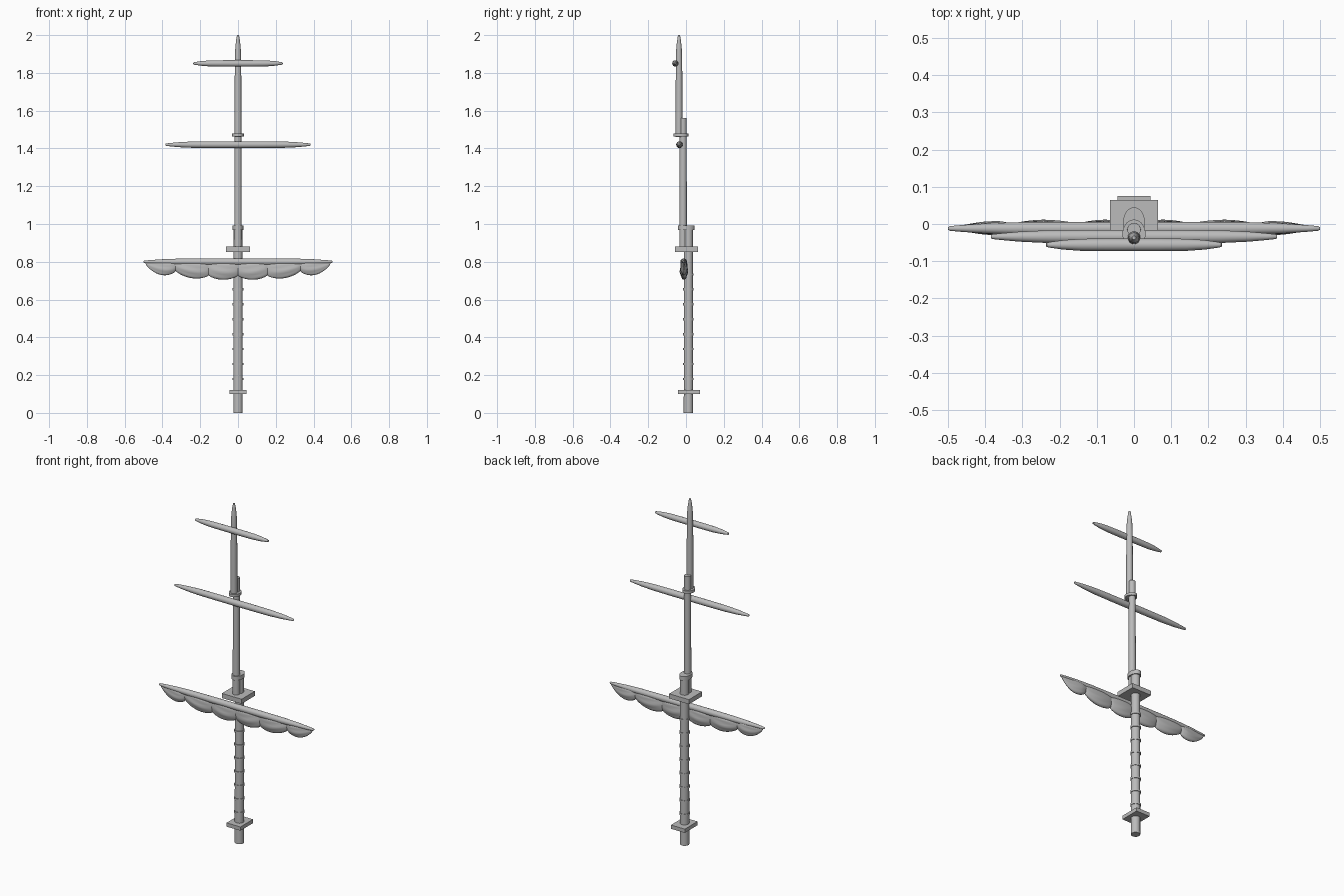
import bpy, bmesh, math
from mathutils import Matrix, Vector

cube = bpy.data.objects.get("Cube")
if cube:
    bpy.data.objects.remove(cube, do_unlink=True)

grey = bpy.data.materials.new("weathered_grey")
grey.use_nodes = True
COL = (0.5, 0.5, 0.5, 1)
grey.diffuse_color = COL
grey.node_tree.nodes["Principled BSDF"].inputs["Base Color"].default_value = COL


def finish(name, bm, smooth=True):
    bmesh.ops.recalc_face_normals(bm, faces=bm.faces)
    mesh = bpy.data.meshes.new(name)
    bm.to_mesh(mesh)
    bm.free()
    mesh.materials.append(grey)
    ob = bpy.data.objects.new(name, mesh)
    bpy.context.collection.objects.link(ob)
    if smooth:
        bpy.ops.object.select_all(action="DESELECT")
        bpy.context.view_layer.objects.active = ob
        ob.select_set(True)
        bpy.ops.object.shade_smooth_by_angle(angle=math.radians(35))
    return ob


def loft(bm, rings):
    """Skin closed rings of points and cap both ends."""
    loops = [[bm.verts.new(p) for p in ring] for ring in rings]
    for a, b in zip(loops, loops[1:]):
        for i in range(len(a)):
            j = (i + 1) % len(a)
            bm.faces.new((a[i], a[j], b[j], b[i]))
    bm.faces.new(loops[0][::-1])
    bm.faces.new(loops[-1])


def spar(name, profile, centre, along_x=False, sides=20):
    """Turned pole from (position, radius) pairs."""
    bm = bmesh.new()
    rings = []
    for t, r in profile:
        ring = []
        for i in range(sides):
            a = 2 * math.pi * i / sides
            u, v = r * math.cos(a), r * math.sin(a)
            p = Vector((t, u, v)) if along_x else Vector((u, v, t))
            ring.append(p + Vector(centre))
        rings.append(ring)
    loft(bm, rings)
    return finish(name, bm)


def plate(name, x, y0, y1, z0, z1):
    bm = bmesh.new()
    bmesh.ops.create_cube(bm, size=1, matrix=Matrix.Translation((0, (y0 + y1) / 2, (z0 + z1) / 2))
                          @ Matrix.Diagonal((2 * x, y1 - y0, z1 - z0, 1)))
    return finish(name, bm, False)


def oval_band(name, rx, y0, y1, z0, z1, sides=28):
    """Egg shaped cap that clasps two overlapping masts."""
    bm = bmesh.new()
    ry = (y1 - y0) / 2
    rings = [[(rx * math.cos(2 * math.pi * i / sides),
               (y0 + y1) / 2 + ry * math.sin(2 * math.pi * i / sides), z)
              for i in range(sides)] for z in (z0, z1)]
    loft(bm, rings)
    return finish(name, bm)


# Three overlapping mast sections
LOWER_Y, TOP_Y, UPPER_Y = 0.013, -0.015, -0.037
spar("lower_mast", [(0, 0.025), (0.98, 0.024)], (0, LOWER_Y, 0))
spar("topmast", [(0.87, 0.020), (1.56, 0.018)], (0, TOP_Y, 0))
spar("upper_mast", [(1.46, 0.018), (1.87, 0.017), (1.94, 0.014), (1.985, 0.008), (2, 0.005)],
     (0, UPPER_Y, 0))

# Iron hoops around the lower mast
for i in range(8):
    z = 0.18 + i * 0.079
    spar(f"mast_hoop_{i + 1}", [(z - 0.006, 0.028), (z + 0.006, 0.028)], (0, LOWER_Y, 0))

# Deck collar, platform and caps
plate("deck_collar", 0.045, -0.042, 0.075, 0.10, 0.122)
plate("mast_platform", 0.064, -0.058, 0.064, 0.853, 0.88)
oval_band("lower_cap", 0.03, -0.042, 0.045, 0.968, 0.992)
oval_band("upper_cap", 0.031, -0.065, 0.012, 1.464, 1.48)


# Tapered yards
def yard(name, half, y, z, r):
    side = [(half * f, r * k) for f, k in
            ((0.3, 1), (0.6, 0.95), (0.8, 0.75), (0.93, 0.5), (0.99, 0.35), (1, 0.2))]
    profile = [(-x, k) for x, k in reversed(side)] + side
    spar(name, profile, (0, y, z), along_x=True)


yard("lower_yard", 0.50, -0.012, 0.80, 0.018)
yard("middle_yard", 0.385, -0.034, 1.42, 0.018)
yard("upper_yard", 0.237, -0.056, 1.85, 0.017)

# Furled sail: scalloped bundles gathered under the lower yard
TIES = [0, 0.155, 0.33, 0.49]
TIE_Z = [0.728, 0.728, 0.752, 0.79]
SAG = [0.023, 0.027, 0.040]


def bundle(k, sign):
    bm = bmesh.new()
    rings = []
    steps, sides = 20, 28
    for s in range(steps + 1):
        t = s / steps
        bulge = math.sin(math.pi * t) ** 0.7 if 0 < s < steps else 0
        x = TIES[k] + (TIES[k + 1] - TIES[k]) * t
        low = TIE_Z[k] + (TIE_Z[k + 1] - TIE_Z[k]) * t - SAG[k] * bulge
        high = 0.807 - 0.008 * max(0, (x - 0.4) / 0.09)
        depth = (0.011 + 0.010 * bulge) * (1 - 0.7 * max(0, (x - 0.36) / 0.13))
        ring = []
        for i in range(sides):
            a = 2 * math.pi * i / sides
            fold = 1 + 0.10 * bulge * math.cos(7 * a + 3 * t)
            ring.append((sign * x, -0.011 + depth * fold * math.cos(a),
                         (high + low) / 2 + (high - low) / 2 * math.sin(a)))
        rings.append(ring)
    loft(bm, rings)
    side = "left" if sign > 0 else "right"
    finish(f"furled_sail_{side}_{k + 1}", bm)


for sign in (1, -1):
    for k in range(3):
        bundle(k, sign)
